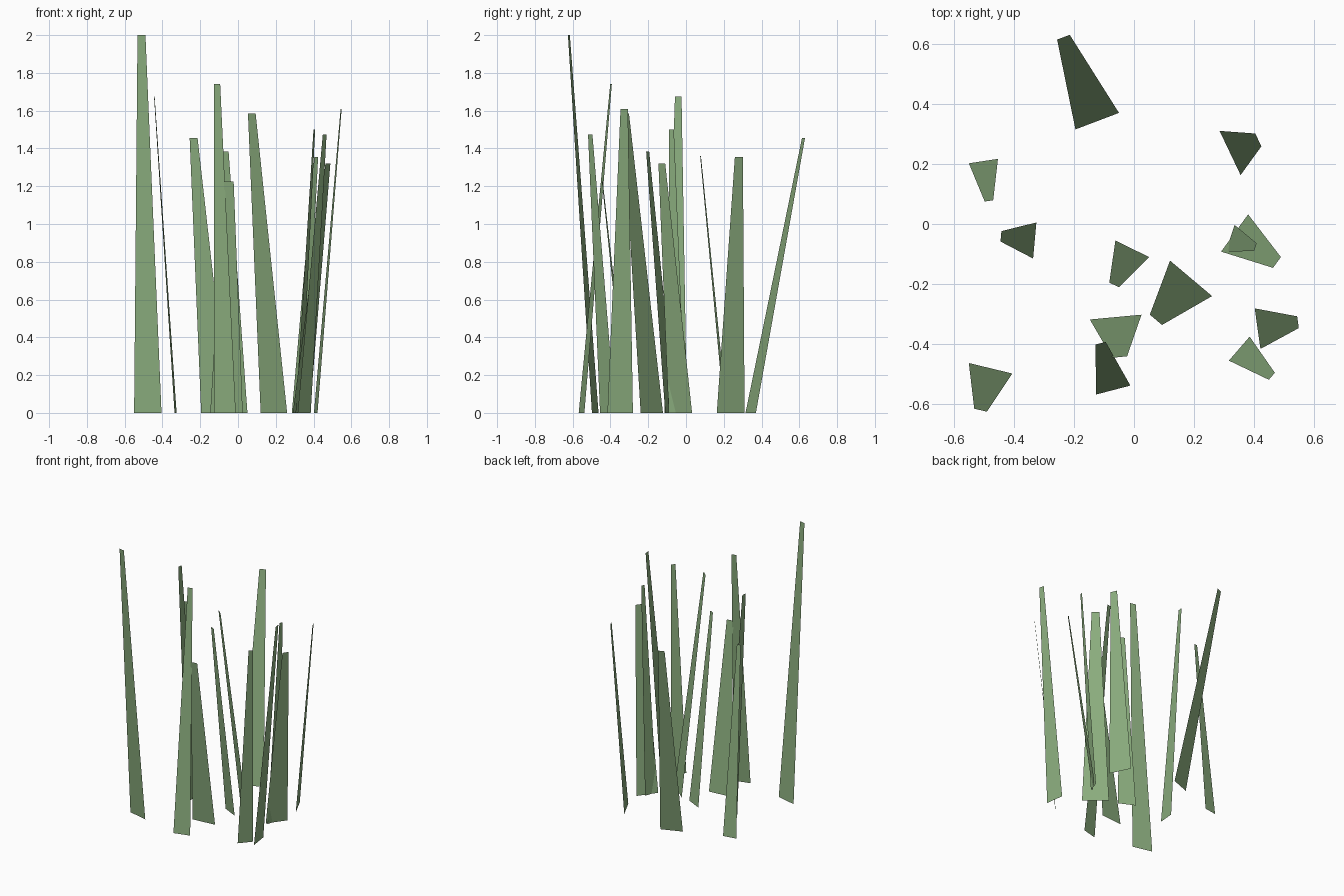
import bpy
from mathutils import Vector

TIP_RATIO = 0.29  # tip width relative to root width

green = bpy.data.materials.new("grass_green")
green.diffuse_color = (0.26, 0.42, 0.21, 1.0)


def grass_blade(index, ax, ay, bx, by, tx, ty, height):
    """Flat tapering blade: root edge a-b on the ground, cut tip centred at t."""
    a, b = Vector((ax, ay, 0)), Vector((bx, by, 0))
    tip = Vector((tx, ty, height))
    half = (b - a) * TIP_RATIO / 2
    mesh = bpy.data.meshes.new(f"grass_blade_{index}")
    mesh.from_pydata([a, b, tip + half, tip - half], [], [(0, 1, 2, 3)])
    mesh.materials.append(green)
    obj = bpy.data.objects.new(f"grass_blade_{index}", mesh)
    bpy.context.collection.objects.link(obj)


# root corner a, root corner b, tip centre, height
blades = [
    (-0.195, 0.315, -0.05, 0.37, -0.235, 0.622, 1.455),
    (-0.55, 0.202, -0.453, 0.217, -0.483, 0.077, 1.36),
    (-0.336, -0.115, -0.325, 0.005, -0.443, -0.041, 1.675),
    (0.285, 0.31, 0.355, 0.163, 0.414, 0.28, 1.355),
    (0.29, -0.092, 0.38, 0.032, 0.476, -0.128, 1.32),
    (0.305, -0.092, 0.335, -0.003, 0.404, -0.077, 1.50),
    (-0.062, -0.055, 0.05, -0.11, -0.066, -0.203, 1.385),
    (0.12, -0.122, 0.26, -0.24, 0.073, -0.319, 1.585),
    (-0.147, -0.318, 0.025, -0.302, -0.048, -0.443, 1.225),
    (-0.127, -0.568, -0.012, -0.538, -0.111, -0.397, 1.74),
    (0.402, -0.281, 0.421, -0.416, 0.546, -0.327, 1.61),
    (0.316, -0.455, 0.385, -0.375, 0.459, -0.507, 1.475),
    (-0.55, -0.463, -0.405, -0.498, -0.511, -0.62, 2.0),
]
for i, blade in enumerate(blades, 1):
    grass_blade(i, *blade)
